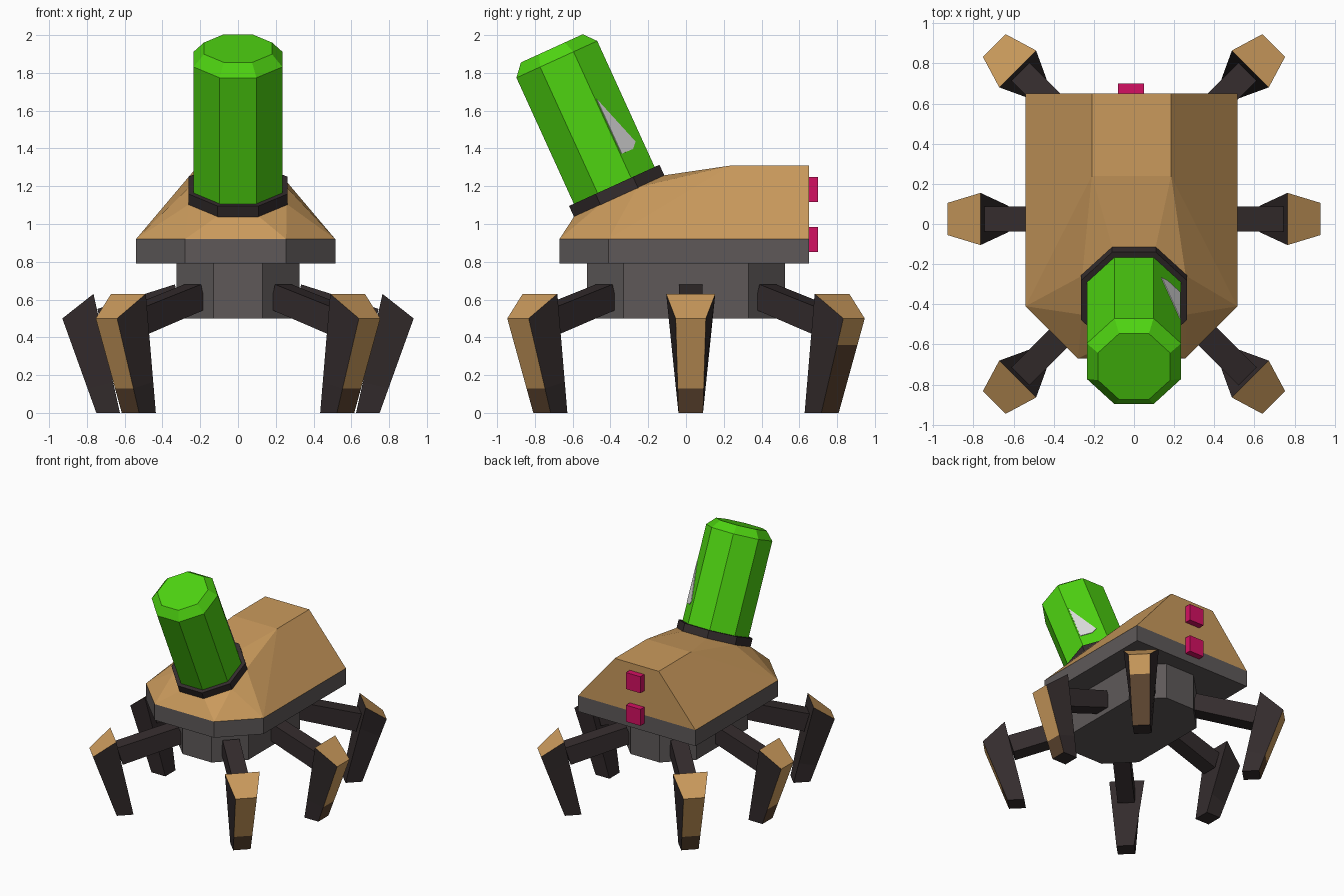
import bpy, bmesh, math
from mathutils import Vector

if "Cube" in bpy.data.objects:
    bpy.data.objects.remove(bpy.data.objects["Cube"])


def material(name, rgb):
    m = bpy.data.materials.new(name)
    m.diffuse_color = [(c / 255 / 12.92 if c < 10 else ((c / 255 + 0.055) / 1.055) ** 2.4) for c in rgb] + [1]
    m.use_nodes = True
    m.node_tree.nodes["Principled BSDF"].inputs["Base Color"].default_value = m.diffuse_color
    return m


TAN = material("tan_shell", (202, 154, 92))
GREY = material("grey_metal", (94, 89, 89))
DARK = material("dark_metal", (52, 44, 45))
BROWN = material("scuffed_brown", (92, 68, 47))
GREEN = material("bright_green", (78, 211, 17))
PINK = material("pink_light", (212, 16, 98))
PALE = material("pale_glint", (222, 222, 222))


def finish(name, bm, *mats):
    bmesh.ops.recalc_face_normals(bm, faces=bm.faces)
    me = bpy.data.meshes.new(name)
    bm.to_mesh(me)
    bm.free()
    for m in mats:
        me.materials.append(m)
    ob = bpy.data.objects.new(name, me)
    bpy.context.collection.objects.link(ob)
    return ob


def loft(name, rings, *mats, rule=None):
    """Skin rings of points, cap both ends; rule(ring, side) picks a material."""
    bm = bmesh.new()
    vs = [[bm.verts.new(p) for p in r] for r in rings]
    n = len(rings[0])
    bm.faces.new(vs[0])
    top = bm.faces.new(vs[-1])
    for k in range(len(vs) - 1):
        for i in range(n):
            j = (i + 1) % n
            f = bm.faces.new((vs[k][i], vs[k][j], vs[k + 1][j], vs[k + 1][i]))
            if rule:
                f.material_index = rule(k, i)
    if rule:
        top.material_index = rule(len(vs), 0)
    return finish(name, bm, *mats)


def at_z(outline, z):
    return [(x, y, z) for x, y in outline]


# Deck plate and undercarriage
deck = [(-.54, .65), (-.54, -.41), (-.28, -.67), (.255, -.67), (.515, -.41), (.515, .65)]
loft("deck", [at_z(deck, .79), at_z(deck, .92)], GREY)
belly = [(.13, -.525), (.325, -.33), (.325, .33), (.13, .525),
         (-.13, .525), (-.325, .33), (-.325, -.33), (-.13, -.525)]
loft("undercarriage", [at_z(belly, .5), at_z(belly, .79)], GREY)

# Tilted tank frame: s runs along the axis, v across it in the yz plane
ORIGIN = Vector((0, -.355, 1.15))
TILT = math.radians(24.5)
AXIS = Vector((0, -math.sin(TILT), math.cos(TILT)))
ACROSS = Vector((0, math.cos(TILT), math.sin(TILT)))


def tank_point(u, v, s):
    return ORIGIN + Vector((u, 0, 0)) + ACROSS * v + AXIS * s


def octagon(flat, s):
    r = flat / math.cos(math.pi / 8)
    angles = [(i + .5) * math.pi / 4 for i in range(8)]
    return [tank_point(r * math.cos(a), r * math.sin(a), s) for a in angles]


# Faceted shell spans the deck outline, the rear ridge and the tank seat
ridge = [(x, y, 1.31) for x in (-.21, .185) for y in (.24, .65)]
bm = bmesh.new()
for p in at_z(deck, .92) + ridge + octagon(.258, 0):
    bm.verts.new(p)
hull = bmesh.ops.convex_hull(bm, input=bm.verts)
bmesh.ops.delete(bm, geom=list({v for v in hull["geom_interior"] + hull["geom_unused"]
                                if isinstance(v, bmesh.types.BMVert)}), context='VERTS')
finish("shell", bm, TAN)

# Collar, tank with chamfered cap, and glint plate
loft("collar", [octagon(.263, -.005), octagon(.263, .06)], DARK)
loft("tank", [octagon(.235, .03), octagon(.235, .793), octagon(.18, .857)], GREEN)
glint = [(.103, .514), (.196, .224), (.168, .194), (.103, .196)]
loft("glint", [[tank_point(.332 - v + d, v + d, s) for v, s in glint] for d in (-.001, .003)], PALE)

# Rear lights
for name, z in (("lower_light", .918), ("upper_light", 1.183)):
    sq = [(-.08, z - .067), (.05, z - .067), (.05, z + .067), (-.08, z + .067)]
    loft(name, [[(x, y, h) for x, h in sq] for y in (.64, .70)], PINK)


# Legs: a strut sloping outward and a shin that tapers to the foot
def leg(name, knee, angle, reach, scuff):
    out = Vector((math.cos(angle), math.sin(angle), 0))
    side = Vector((-out.y, out.x, 0))

    def pt(r, w, z):
        return Vector((knee[0], knee[1], 0)) + out * r + side * w + Vector((0, 0, z))

    def strut_end(r, low, high, skew):
        return [pt(r, -.063, low), pt(r, .063, low), pt(r + skew, .063, high), pt(r + skew, -.063, high)]

    loft(name + "_strut", [strut_end(-reach, .55, .68, .04), strut_end(-.06, .41, .55, .04)], DARK)

    foot = [pt(-.14, -.065, 0), pt(-.015, -.065, 0), pt(-.015, .065, 0), pt(-.14, .065, 0)]
    top = [pt(0, -.13, .63), pt(.165, -.08, .5), pt(.165, .08, .5), pt(0, .13, .63)]
    mid = [a.lerp(b, scuff / .5) for a, b in zip(foot, top)]
    # outer side is tan above the scuff line, brown below; cap is tan
    loft(name + "_shin", [foot, mid, top], DARK, TAN, BROWN,
         rule=lambda k, i: 1 if k == 3 else (0 if i != 1 else (2 if k == 0 else 1)))


for sx, xname in ((-1, "left"), (1, "right")):
    leg(xname + "_middle", (sx * .765, .025), 0 if sx > 0 else math.pi, .47, .13)
    for sy, yname in ((-1, "front"), (1, "back")):
        scuff = .36 if (sx, sy) == (1, 1) else .13
        leg(xname + "_" + yname, (sx * .58, sy * .773), math.atan2(sy, sx), .52, scuff)
